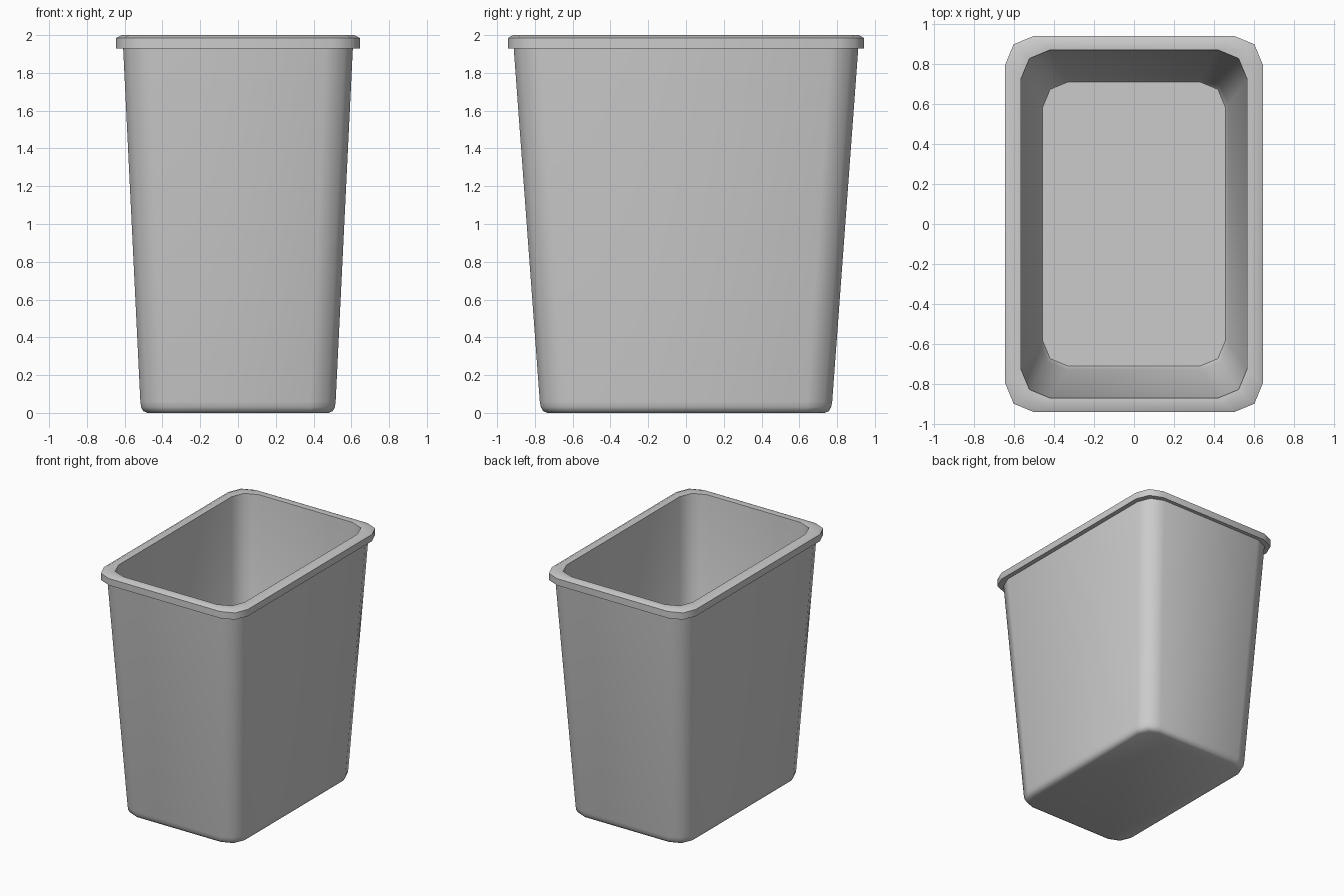
import bpy, bmesh, math

if "Cube" in bpy.data.objects:
    bpy.data.objects.remove(bpy.data.objects["Cube"])

# Wall profile, from outer base over the rim to the inner floor:
# (half width x, half depth y, corner radius, height z)
PROFILE = [
    (0.480, 0.735, 0.11, 0.000),
    (0.502, 0.757, 0.125, 0.010),
    (0.513, 0.768, 0.13, 0.030),
    (0.517, 0.774, 0.135, 0.060),
    (0.608, 0.912, 0.145, 1.930),   # body meets rim
    (0.645, 0.942, 0.145, 1.930),   # rim underside
    (0.645, 0.942, 0.145, 1.985),   # rim band
    (0.615, 0.915, 0.145, 2.000),   # rim top
    (0.566, 0.871, 0.145, 1.995),   # inner lip
    (0.472, 0.728, 0.135, 0.080),   # inner wall
    (0.458, 0.712, 0.130, 0.050),   # inner floor
]


def ring(bm, hx, hy, r, z, steps=2):
    """Rounded rectangle with a few segments per corner."""
    verts = []
    for i, (sx, sy) in enumerate([(1, 1), (-1, 1), (-1, -1), (1, -1)]):
        for k in range(steps + 1):
            a = math.radians(90 * i + 90 * k / steps)
            verts.append(bm.verts.new((sx * (hx - r) + r * math.cos(a),
                                       sy * (hy - r) + r * math.sin(a), z)))
    return verts


# Bin body: loft the rings and cap both floors
bm = bmesh.new()
rings = [ring(bm, *p) for p in PROFILE]
for lo, hi in zip(rings, rings[1:]):
    n = len(lo)
    for i in range(n):
        j = (i + 1) % n
        bm.faces.new((lo[i], lo[j], hi[j], hi[i]))
bm.faces.new(rings[0][::-1])
bm.faces.new(rings[-1])
bmesh.ops.recalc_face_normals(bm, faces=bm.faces)

mesh = bpy.data.meshes.new("waste_bin")
bm.to_mesh(mesh)
bm.free()
bin_obj = bpy.data.objects.new("waste_bin", mesh)
bpy.context.collection.objects.link(bin_obj)
bpy.context.view_layer.objects.active = bin_obj
bin_obj.select_set(True)
bpy.ops.object.shade_smooth_by_angle(angle=math.radians(50))
